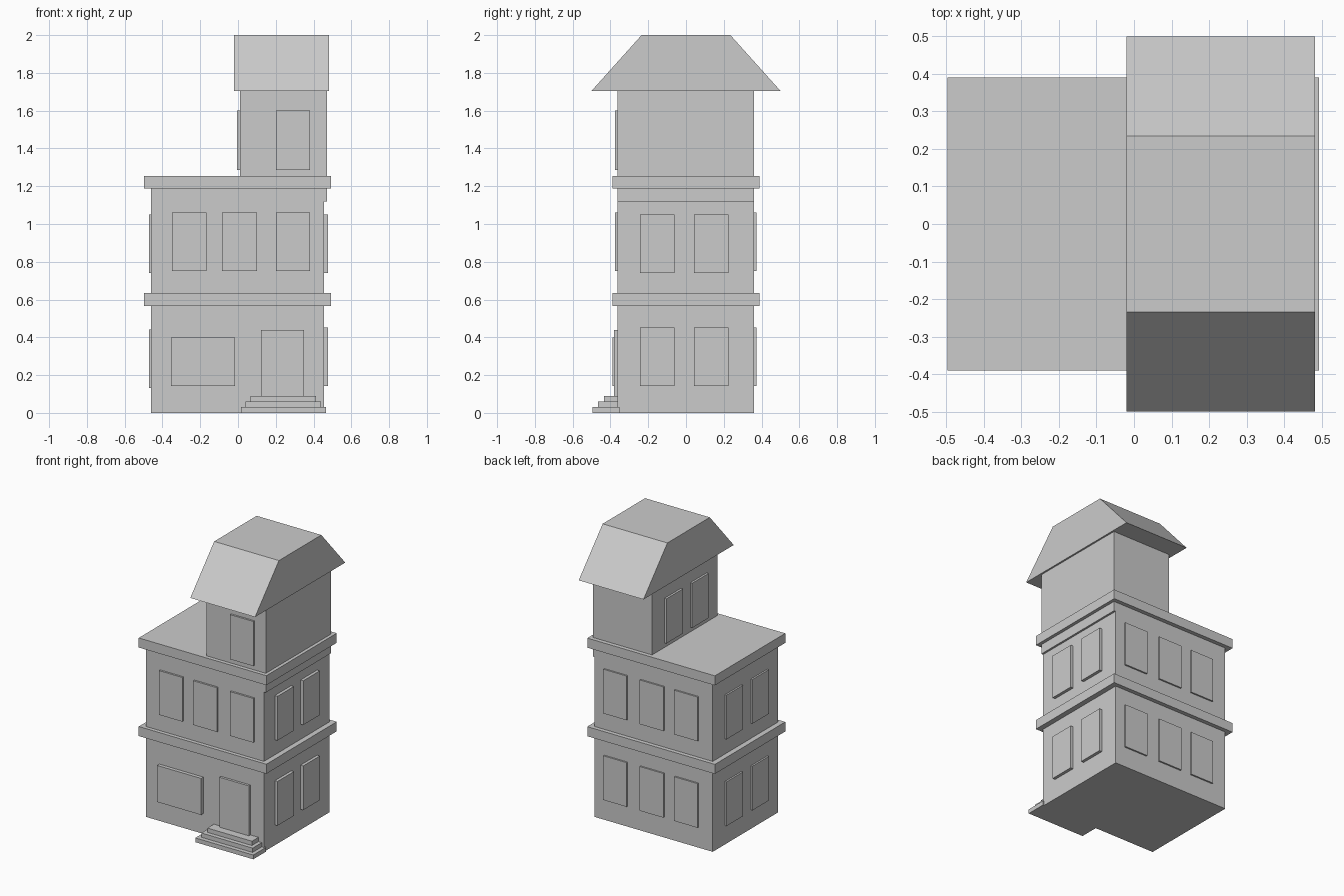
import bpy, bmesh

if "Cube" in bpy.data.objects:
    bpy.data.objects.remove(bpy.data.objects["Cube"])


def mesh_object(name, verts, faces):
    me = bpy.data.meshes.new(name)
    me.from_pydata(verts, [], faces)
    bm = bmesh.new()
    bm.from_mesh(me)
    bmesh.ops.recalc_face_normals(bm, faces=bm.faces)
    bm.to_mesh(me)
    bm.free()
    ob = bpy.data.objects.new(name, me)
    bpy.context.collection.objects.link(ob)
    return ob


def box(name, x, y, z):
    verts = [(a, b, c) for c in z for b in y for a in x]
    faces = [(0, 1, 3, 2), (4, 5, 7, 6), (0, 1, 5, 4),
             (2, 3, 7, 6), (0, 2, 6, 4), (1, 3, 7, 5)]
    return mesh_object(name, verts, faces)


FRONT, BACK, LEFT, RIGHT = -0.363, 0.361, -0.46, 0.456
TOWER_LEFT = 0.01

# walls and ledges
box("main_walls", (LEFT, RIGHT), (FRONT, BACK), (0, 1.22))
box("tower_walls", (TOWER_LEFT, 0.47), (FRONT, BACK), (1.12, 1.72))
for name, z in (("lower_ledge", 0.567), ("upper_ledge", 1.188)):
    box(name, (-0.497, 0.493), (-0.39, 0.39), (z, z + 0.067))

# roof: trapezoid profile extruded along x
profile = [(-0.5, 1.705), (0.5, 1.705), (0.235, 2.0), (-0.235, 2.0)]
verts = [(x, y, z) for x in (-0.02, 0.482) for y, z in profile]
faces = [(0, 1, 2, 3), (4, 5, 6, 7)]
faces += [(i, (i + 1) % 4, (i + 1) % 4 + 4, i + 4) for i in range(4)]
mesh_object("roof", verts, faces)

# windows in the front and back walls
columns = [(-0.35, -0.168), (-0.085, 0.1), (0.2, 0.382)]
for i, x in enumerate(columns):
    box(f"front_window_{i}", x, (FRONT - 0.013, FRONT + 0.02), (0.75, 1.06))
    for floor, z in (("lower", (0.143, 0.453)), ("upper", (0.75, 1.06))):
        box(f"back_{floor}_window_{i}", x, (BACK - 0.02, BACK + 0.011), z)
box("tower_front_window", columns[2], (FRONT - 0.013, FRONT + 0.02), (1.287, 1.6))

# windows in the side walls
for i, y in enumerate([(-0.243, -0.062), (0.042, 0.225)]):
    for floor, z in (("lower", 0.143), ("upper", 0.74)):
        box(f"right_{floor}_window_{i}", (RIGHT - 0.02, 0.477), y, (z, z + 0.31))
    for floor, z in (("lower", 0.132), ("upper", 0.74)):
        box(f"left_{floor}_window_{i}", (-0.472, LEFT + 0.02), y, (z, z + 0.31))
    box(f"tower_left_window_{i}", (TOWER_LEFT - 0.015, TOWER_LEFT + 0.02), y, (1.287, 1.6))

# shop window, door and steps
box("shop_window", (-0.355, -0.015), (-0.388, FRONT + 0.02), (0.142, 0.398))
box("door", (0.122, 0.35), (-0.38, FRONT + 0.02), (0.08, 0.44))
for i in range(3):
    d = 0.026 * i
    box(f"step_{i}", (0.015 + d, 0.465 - d), (-0.495 + 0.03 * i, FRONT + 0.01),
        (0.03 * i, 0.03 * (i + 1)))
